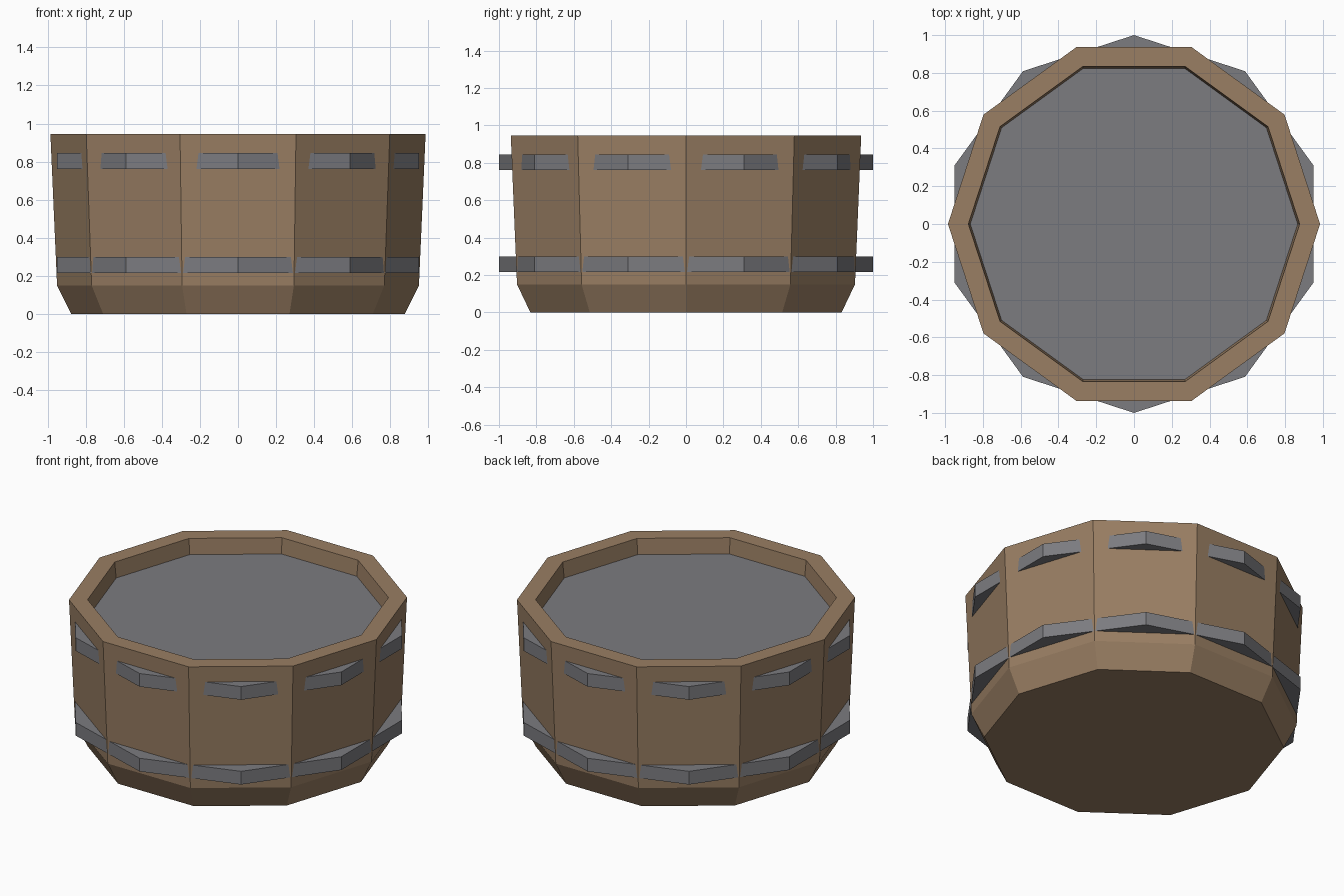
import bpy, bmesh, math

if "Cube" in bpy.data.objects:
    bpy.data.objects.remove(bpy.data.objects["Cube"])

SIDES = 10


def material(name, rgb):
    m = bpy.data.materials.new(name)
    m.diffuse_color = (*rgb, 1)
    m.use_nodes = True
    m.node_tree.nodes["Principled BSDF"].inputs["Base Color"].default_value = m.diffuse_color
    return m


wood = material("wood", (0.32, 0.21, 0.125))
metal = material("metal", (0.2, 0.2, 0.215))


def lathe(name, profile, offset, mat):
    """Ten-sided flat-faced solid from (radius, z) rings, capped at both ends."""
    bm = bmesh.new()
    rings = []
    for r, z in profile:
        ring = []
        for i in range(SIDES):
            a = offset + 2 * math.pi * i / SIDES
            ring.append(bm.verts.new((r * math.cos(a), r * math.sin(a), z)))
        rings.append(ring)
    for lo, hi in zip(rings, rings[1:]):
        for i in range(SIDES):
            j = (i + 1) % SIDES
            bm.faces.new((lo[i], lo[j], hi[j], hi[i]))
    bm.faces.new(rings[0][::-1])
    bm.faces.new(rings[-1])
    bmesh.ops.recalc_face_normals(bm, faces=bm.faces)
    mesh = bpy.data.meshes.new(name)
    bm.to_mesh(mesh)
    bm.free()
    mesh.materials.append(mat)
    ob = bpy.data.objects.new(name, mesh)
    bpy.context.collection.objects.link(ob)
    return ob


# Hollow wooden tub: chamfered foot, flared wall, thick rim, recessed inside
lathe("tub", [(0.875, 0), (0.95, 0.15), (0.985, 0.945),
              (0.877, 0.945), (0.862, 0.80)], 0, wood)

# Metal discs turned half a side: corners poke through as hoops,
# and the upper one closes the inside of the tub
for name, z0, z1 in (("lower_hoop", 0.215, 0.30), ("upper_hoop", 0.76, 0.845)):
    lathe(name, [(1.0, z0), (1.0, z1)], math.pi / SIDES, metal)
